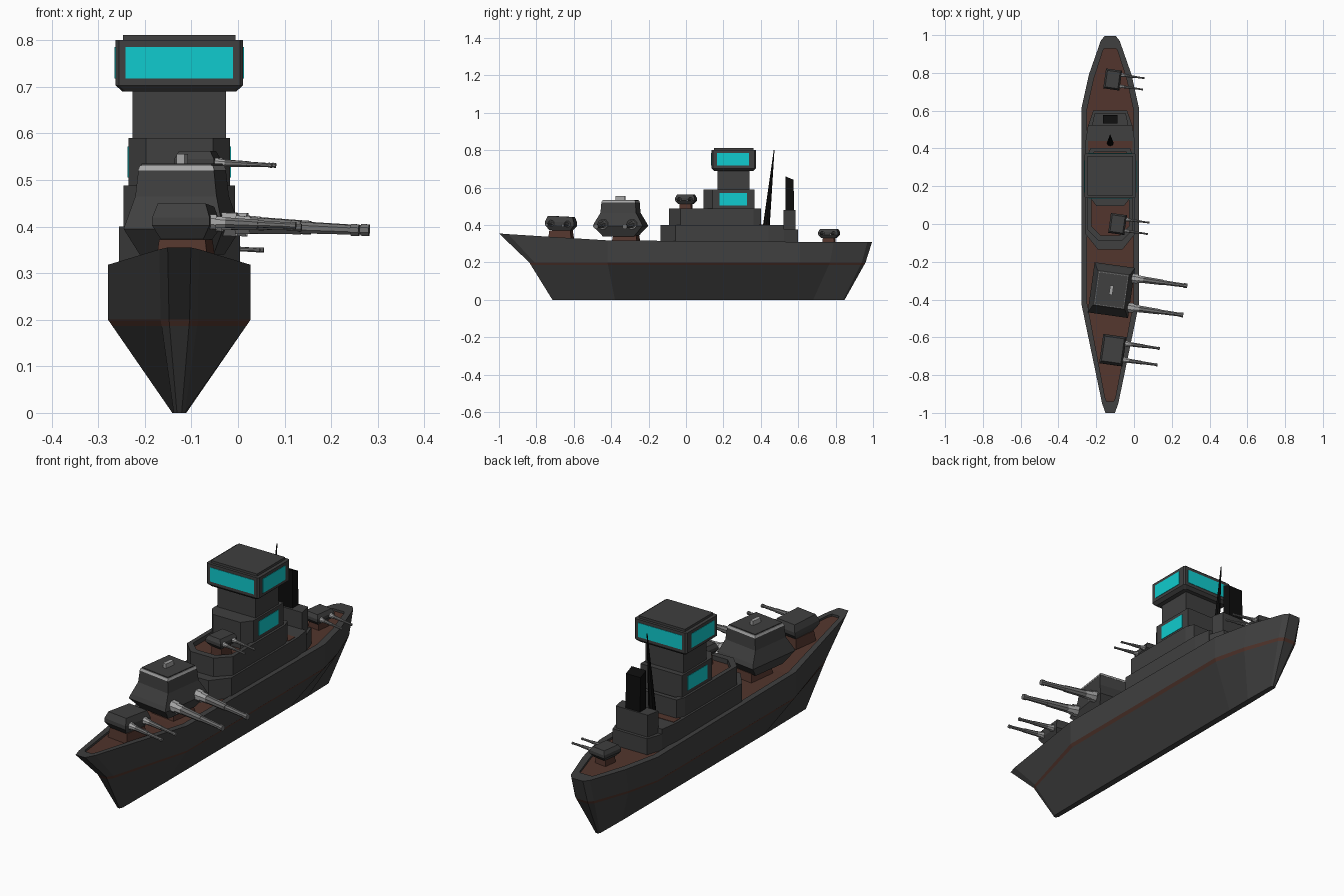
import bpy
from math import cos, sin, pi, radians
from mathutils import Matrix, Vector

if "Cube" in bpy.data.objects:
    bpy.data.objects.remove(bpy.data.objects["Cube"])

CX = -0.126  # ship centreline


def material(name, rgb):
    m = bpy.data.materials.new(name)
    m.diffuse_color = (*rgb, 1)
    m.use_nodes = True
    m.node_tree.nodes["Principled BSDF"].inputs["Base Color"].default_value = m.diffuse_color
    return m


STEEL = material("dark_steel", (.05, .05, .05))
RED = material("red_deck", (.085, .036, .026))
BLACK = material("black", (.004, .004, .004))
GLASS = material("cyan_glass", (.005, .6, .62))
LIGHT = material("light_metal", (.38, .38, .38))
GUN = material("gun_metal", (.16, .16, .16))
CENTRE = Matrix.Translation((CX, 0, 0))


def loft(name, rings, mat, bottom=True, top=True, matrix=CENTRE):
    """Skin a stack of equal-length rings, capping the ends with strips."""
    n = len(rings[0])
    verts = [matrix @ Vector(p) for r in rings for p in r]
    faces = []
    for k in range(len(rings) - 1):
        for i in range(n):
            j = (i + 1) % n
            faces.append((k * n + i, k * n + j, (k + 1) * n + j, (k + 1) * n + i))
    for on, base, step in ((bottom, 0, -1), (top, (len(rings) - 1) * n, 1)):
        if on:
            for i in range(n // 2 - 1):
                faces.append([base + v for v in (i, i + 1, n - 2 - i, n - 1 - i)][::step])
    me = bpy.data.meshes.new(name)
    me.from_pydata(verts, [], faces)
    me.materials.append(mat)
    ob = bpy.data.objects.new(name, me)
    bpy.context.collection.objects.link(ob)
    return ob


def ring(stations, z=None):
    """Symmetric outline from (y, half width[, z]) stations."""
    pts = [(s[1], s[0], s[2] if z is None else z) for s in stations]
    return pts + [(-x, y, h) for x, y, h in reversed(pts)]


def rect(hw, y0, y1, z):
    return ring([(y0, hw), (y1, hw)], z)


def box(name, hw, y0, y1, z0, z1, mat, matrix=CENTRE):
    return loft(name, [rect(hw, y0, y1, z0), rect(hw, y0, y1, z1)], mat, matrix=matrix)


def mix(a, b, t):
    return [tuple(Vector(p).lerp(Vector(q), t)) for p, q in zip(a, b)]


# Hull: keel, waterline stripe, topsides, rim and sunken deck
keel = ring([(-.714, .005), (-.70, .012), (-.38, .015), (.55, .015),
             (.68, .015), (.84, .012), (.848, .005)], 0)
water = ring([(-.838, .022), (-.81, .04), (-.42, .153), (.61, .153),
              (.77, .113), (.94, .05), (.96, .03)], .2)
gunwale = ring([(-1, .025, .355), (-.95, .043, .351), (-.42, .153, .318), (.61, .153, .31),
                (.79, .113, .31), (.97, .05, .31), (.995, .03, .31)])
inner = ring([(-.94, .018, .35), (-.92, .027, .349), (-.41, .124, .317), (.60, .124, .31),
              (.77, .086, .31), (.92, .038, .31), (.93, .03, .31)])
deck = [(x, y, z - .01) for x, y, z in inner]
stripe = mix(keel, water, .93)
loft("hull_bottom", [keel, stripe], STEEL, top=False)
loft("waterline_stripe", [stripe, water], RED, False, False)
loft("hull_topsides", [water, gunwale, inner, deck], STEEL, False, False)
loft("main_deck", [mix(deck, inner, -.02), deck], RED, bottom=False)

# Superstructure tiers with chamfered fronts
tier1 = [(-.135, .065), (-.055, .13), (.44, .13), (.525, .117)]
loft("lower_tier", [ring(tier1, .29), ring(tier1, .40)], STEEL)
box("aft_red_deck", .118, .39, .44, .39, .402, RED)
aft = [(.52, .117), (.60, .09)]
loft("aft_step", [ring(aft, .29), ring(aft, .376)], STEEL)
tier2 = [(-.09, .06), (-.03, .12), (.36, .12), (.402, .105)]
well = [(-.06, .05), (-.012, .1), (.34, .1), (.38, .085)]
loft("middle_tier", [ring(tier2, .40), ring(tier2, .488), ring(well, .488), ring(well, .466)],
     STEEL, top=False)
loft("middle_tier_floor", [ring(well, .46), ring(well, .466)], RED)
tier3 = [(.094, .072), (.142, .109), (.366, .109)]
loft("upper_tier", [ring(tier3, .46), ring(tier3, .59)], STEEL)
box("tower_column", .1, .168, .34, .59, .70, STEEL)


# Bridge head with chamfered corners and roof cap
def head(hw, y0, y1, z, c=.007):
    return ring([(y0, hw - c), (y0 + c, hw), (y1 - c, hw), (y1, hw - c)], z)


loft("bridge_head", [head(.122, .15, .36, .69), head(.137, .137, .373, .703),
                     head(.137, .137, .373, .80)], STEEL)
box("bridge_roof", .121, .15, .36, .80, .811, STEEL)

# Windows: front and back share a panel, as do both sides
box("bridge_window_front", .115, .135, .14, .718, .785, GLASS)
box("bridge_window_back", .115, .37, .375, .718, .785, GLASS)
box("bridge_window_sides", .139, .167, .336, .718, .785, GLASS)
box("tier_window_sides", .111, .178, .325, .505, .572, GLASS)

# Funnel and mast
loft("funnel_base", [ring([(.522, .096), (.585, .083)], .37),
                     ring([(.522, .096), (.585, .083)], .48)], STEEL)
loft("funnel", [rect(.038, .532, .578, .48),
                ring([(.532, .038, .66), (.575, .038, .642)])], BLACK)
mast = [[(r * cos(a * pi / 4), y + r * sin(a * pi / 4), z) for a in range(8)]
        for r, y, z in ((.018, .43, .40), (.002, .471, .80))]
loft("mast", mast, BLACK)


def tube(name, profile, mat, matrix):
    """Eight-sided turned part along x from (x, radius) pairs."""
    rings = [[(x, r * cos((a + .5) * pi / 4), r * sin((a + .5) * pi / 4)) for a in range(8)]
             for x, r in profile]
    return loft(name, rings, mat, matrix=matrix)


def turret(name, x, y, layers, base, gap, gun_z, start, length, r, tilt=0):
    """Trained to starboard; layers are (half length, half width, z)."""
    m = (Matrix.Translation((x, y, 0)) @ Matrix.Rotation(radians(-8), 4, 'Z'))
    zc = gun_z
    t = m @ Matrix.Translation((0, 0, zc)) @ Matrix.Rotation(tilt, 4, 'X') @ \
        Matrix.Translation((0, 0, -zc))
    loft(name + "_house", [rect(l, -w, w, z) for l, w, z in layers], STEEL, matrix=t)
    l, w, z0, z1, shift = base
    loft(name + "_base", [rect(l * 1.12, shift - w * 1.12, shift + w * 1.12, z0),
                          rect(l, shift - w, shift + w, z1)], RED, matrix=m)
    for side in (-1, 1):
        b = t @ Matrix.Translation((start, side * gap, gun_z)) @ \
            Matrix.Rotation(radians(2.5), 4, 'Y')
        e = length
        tube(name + "_sleeve", [(-.03, r * 1.35), (.03 * r / .02, r * 1.35),
                                (.08 * e, r * 1.1), (.2 * e, r)], LIGHT, b)
        tube(name + "_barrel", [(.1 * e, r), (.57 * e, r * .78), (.57 * e, r * .66),
                                (.94 * e, r * .55), (.94 * e, r * .68), (e, r * .68)], GUN, b)
    return t


main = turret("main_turret", -.12, -.35,
              [(.08, .085, .34), (.108, .134, .395), (.102, .125, .415), (.088, .096, .465),
               (.082, .092, .52)],
              (.06, .062, .3, .345, .03), .078, .405, .1, .295, .02)
loft("main_turret_light_edge", [rect(.083, -.093, .093, .52), rect(.079, -.088, .088, .531)],
     LIGHT, matrix=main)
box("main_turret_roof", .076, -.085, .085, .525, .535, STEEL, main)
box("main_turret_sight", .009, -.025, .025, .53, .556, LIGHT, main)

turret("bow_turret", -.112, -.668,
       [(.046, .056, .37), (.062, .078, .398), (.062, .078, .416), (.052, .066, .446)],
       (.05, .056, .325, .372, 0), .044, .408, .055, .19, .0125, -.05)
for name, x, y, z in (("bridge_turret", -.087, .0, .537), ("stern_turret", -.113, .765, .355)):
    turret(name, x, y,
           [(.03, .038, z - .025), (.043, .053, z - .007), (.043, .053, z + .008),
            (.034, .044, z + .025)],
           (.028, .03, z - .075, z - .023, 0), .03, z, .038, .128, .0085)
